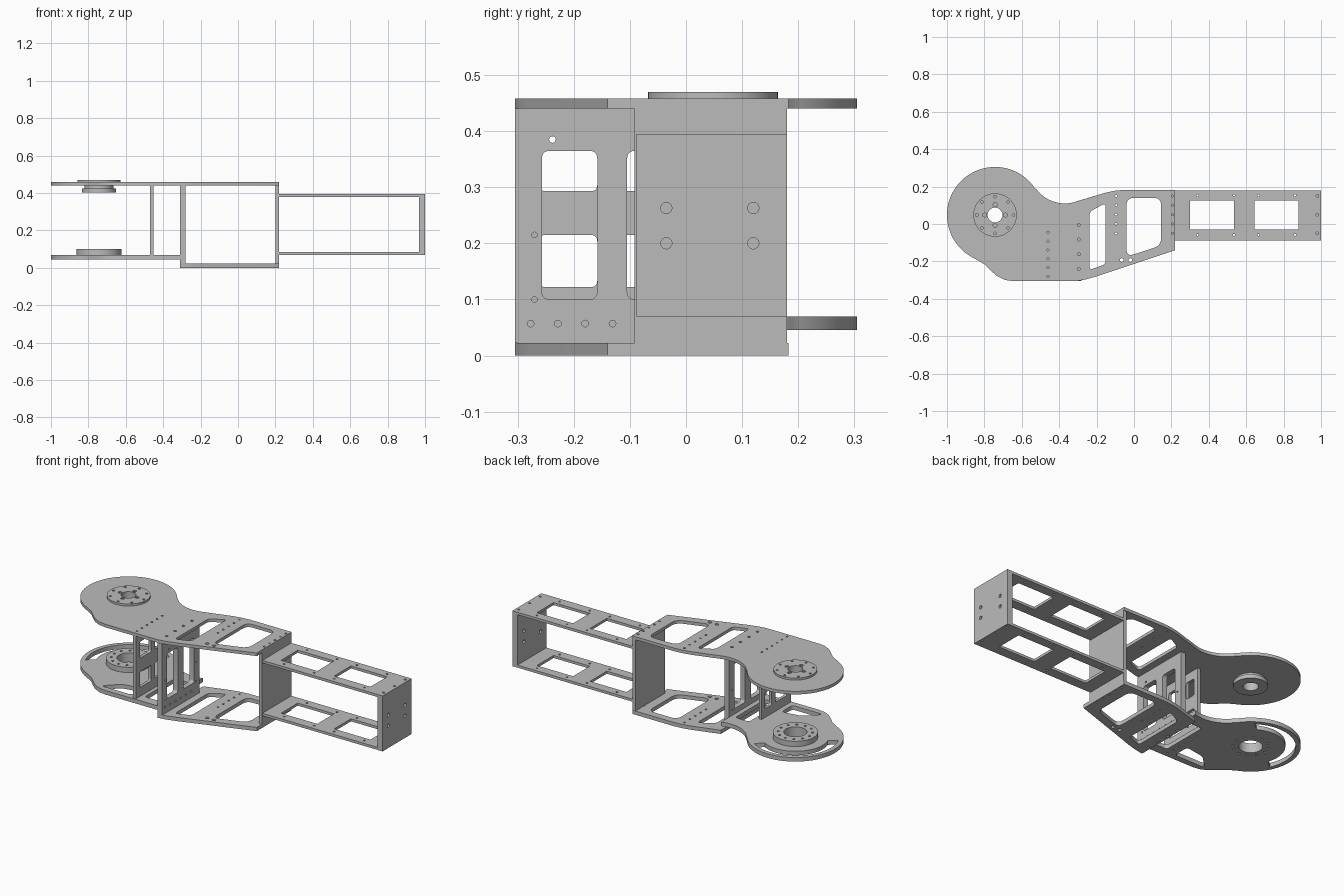
import bpy, bmesh
from math import sin, cos, radians, pi
from mathutils import Matrix, Vector

cube = bpy.data.objects.get("Cube")
if cube:
    bpy.data.objects.remove(cube)

metal = bpy.data.materials.new("brushed_grey")
metal.use_nodes = True
GREY = (0.5, 0.5, 0.5, 1)
metal.diffuse_color = GREY
metal.node_tree.nodes["Principled BSDF"].inputs["Base Color"].default_value = GREY

PIVOT = (-0.743, 0.048)
R = 0.257


def arc(c, r, a0, a1, n=24):
    steps = [radians(a0 + (a1 - a0) * i / n) for i in range(n + 1)]
    return [(c[0] + r * cos(a), c[1] + r * sin(a)) for a in steps]


def circle(x, y, r, n=16):
    return arc((x, y), r, 0, 360, n)[:-1]


def bolt_circle(r, count, hole, phase=0):
    return [circle(PIVOT[0] + r * cos(2 * pi * i / count + phase),
                   PIVOT[1] + r * sin(2 * pi * i / count + phase), hole, 10)
            for i in range(count)]


def row(x, y0, y1, count, r=0.006):
    return [circle(x, y0 + (y1 - y0) * i / (count - 1), r, 10) for i in range(count)]


def rounded(corners, r, n=5):
    """Polygon with its corners eased by quadratic curves."""
    out = []
    for i, c in enumerate(corners):
        p = Vector(c)
        a = p + (Vector(corners[i - 1]) - p).normalized() * r
        b = p + (Vector(corners[(i + 1) % len(corners)]) - p).normalized() * r
        for k in range(n + 1):
            t = k / n
            out.append(tuple(a * (1 - t) ** 2 + p * 2 * t * (1 - t) + b * t * t))
    return out


def rect(x0, x1, y0, y1):
    return [(x0, y0), (x1, y0), (x1, y1), (x0, y1)]


def plate(name, outline, lo, hi, holes=(), upright=False):
    """Extrude an outline with holes from lo to hi, along z, or along x if upright."""
    cu = bpy.data.curves.new(name, "CURVE")
    cu.dimensions = "2D"
    cu.fill_mode = "BOTH"
    cu.extrude = (hi - lo) / 2
    for loop in [outline, *holes]:
        s = cu.splines.new("POLY")
        s.points.add(len(loop) - 1)
        for pt, (u, v) in zip(s.points, loop):
            pt.co = (u, v, 0, 1)
        s.use_cyclic_u = True
    tmp = bpy.data.objects.new(name + "_profile", cu)
    bpy.context.collection.objects.link(tmp)
    dg = bpy.context.evaluated_depsgraph_get()
    mesh = bpy.data.meshes.new_from_object(tmp.evaluated_get(dg))
    bpy.data.objects.remove(tmp)
    bpy.data.curves.remove(cu)
    bm = bmesh.new()
    bm.from_mesh(mesh)
    bmesh.ops.translate(bm, verts=bm.verts, vec=(0, 0, (lo + hi) / 2))
    if upright:
        swap = Matrix(((0, 0, 1, 0), (1, 0, 0, 0), (0, 1, 0, 0), (0, 0, 0, 1)))
        bmesh.ops.transform(bm, verts=bm.verts, matrix=swap)
    bmesh.ops.remove_doubles(bm, verts=bm.verts, dist=1e-5)
    bmesh.ops.recalc_face_normals(bm, faces=bm.faces)
    bm.to_mesh(mesh)
    bm.free()
    mesh.name = name
    mesh.materials.clear()
    mesh.materials.append(metal)
    ob = bpy.data.objects.new(name, mesh)
    bpy.context.collection.objects.link(ob)
    bpy.ops.object.select_all(action="DESELECT")
    ob.select_set(True)
    bpy.context.view_layer.objects.active = ob
    bpy.ops.object.shade_smooth_by_angle(angle=radians(30))
    return ob


# Side plate outline, split at the step in the lower side
left_half = [(-0.31, -0.305), (-0.65, -0.305), (-0.69, -0.299), (-0.73, -0.28),
             (-0.765, -0.25), (-0.80, -0.215)]
left_half += arc(PIVOT, R, 245, 34, 64)
left_half += arc((-0.37, 0.299), 0.189, 214, 288)[1:]
right_half = [(-0.31, 0.12), (-0.15, 0.168), (-0.1, 0.178), (-0.05, 0.183),
              (0.22, 0.183), (0.22, -0.14), (-0.2, -0.28), (-0.26, -0.297)]

# Openings shared by the upper and lower forearm plates
window = rounded([(-0.04, -0.175), (0.145, -0.115), (0.145, 0.14), (-0.04, 0.14)], 0.04)
slot = rounded([(-0.238, -0.245), (-0.152, -0.215), (-0.152, 0.112), (-0.238, 0.065)], 0.02)
body_holes = [window, slot, circle(-0.065, -0.193, 0.01), circle(-0.02, -0.193, 0.01)]
body_holes += row(-0.095, -0.05, 0.15, 5) + row(0.205, -0.05, 0.15, 5)
body_holes += row(-0.295, -0.24, -0.005, 4, 0.008)
elbow_row = row(-0.46, -0.28, -0.045, 6)

plate("upper_side_plate", left_half + right_half[1:], 0.44, 0.458,
      body_holes + elbow_row + [circle(*PIVOT, 0.07, 32)])
plate("lower_body_plate", [(-0.31, -0.305)] + right_half[::1], 0, 0.022, body_holes)

# Lower joint plate with its lightening slots
crescent = arc(PIVOT, 0.232, 55, 205, 40) + arc(PIVOT, 0.178, 200, 60, 40)
front_slot = rounded([(-0.70, -0.27), (-0.5, -0.27), (-0.5, -0.17), (-0.62, -0.19)], 0.025)
inner_slot = rounded(rect(-0.43, -0.34, -0.25, 0.03), 0.02)
plate("lower_joint_plate", left_half, 0.046, 0.07,
      [crescent, front_slot, inner_slot, circle(*PIVOT, 0.062, 32)]
      + elbow_row + bolt_circle(0.092, 12, 0.007))

# Joint hubs
horn_bore = [circle(*PIVOT, 0.04, 32)]
cross = bolt_circle(0.055, 4, 0.011)
plate("upper_horn", circle(*PIVOT, 0.116, 48), 0.456, 0.47,
      horn_bore + cross + bolt_circle(0.098, 8, 0.007))
plate("upper_horn_neck", circle(*PIVOT, 0.078, 40), 0.422, 0.456, horn_bore + cross)
plate("upper_horn_flange", circle(*PIVOT, 0.09, 40), 0.402, 0.424, horn_bore)
plate("lower_bearing_ring", circle(*PIVOT, 0.12, 48), 0.07, 0.101,
      [circle(*PIVOT, 0.062, 32)] + bolt_circle(0.092, 12, 0.007))

# Upright ribs between the side plates
rib_holes = [rounded(rect(y, y + 0.099, 0.1, 0.365), 0.015) for y in (-0.257, -0.105)]
rib_holes += [circle(-0.277 + 0.0487 * i, 0.057, 0.006, 12) for i in range(6)]
rib_holes += [circle(-0.238, 0.385, 0.006, 12)]
rib_holes += [circle(y, z, 0.005, 12) for y in (-0.27, 0.012) for z in (0.1, 0.215)]
plate("middle_rib", rect(-0.305, 0.043, 0.022, 0.44), -0.31, -0.28, rib_holes, True)
elbow_windows = [rounded(rect(y0, y1, z0, z1), 0.012)
                 for y0, y1 in ((-0.262, -0.158), (-0.122, -0.06))
                 for z0, z1 in ((0.122, 0.215), (0.293, 0.39))]
plate("joint_rib", rect(-0.3, -0.03, 0.07, 0.44), -0.47, -0.453, elbow_windows, True)
plate("front_bulkhead", rect(-0.092, 0.18, 0.022, 0.44), 0.2, 0.22, (), True)

# Long open box arm
arm_holes = [rect(x, x + 0.235, -0.03, 0.125) for x in (0.3, 0.645)]
arm_holes += [circle(x, y, 0.006, 10) for x in (0.34, 0.535, 0.665, 0.86)
              for y in (-0.058, 0.153)]
arm_holes += row(0.98, -0.05, 0.15, 3, 0.007)
for side, z in (("upper", 0.38), ("lower", 0.07)):
    plate(side + "_arm_plate", rect(0.22, 1.0, -0.088, 0.18), z, z + 0.015, arm_holes)
plate("arm_end_plate", rect(-0.088, 0.18, 0.085, 0.38), 0.967, 1.0,
      [circle(y, z, 0.01) for y in (-0.035, 0.12) for z in (0.2, 0.263)], True)
